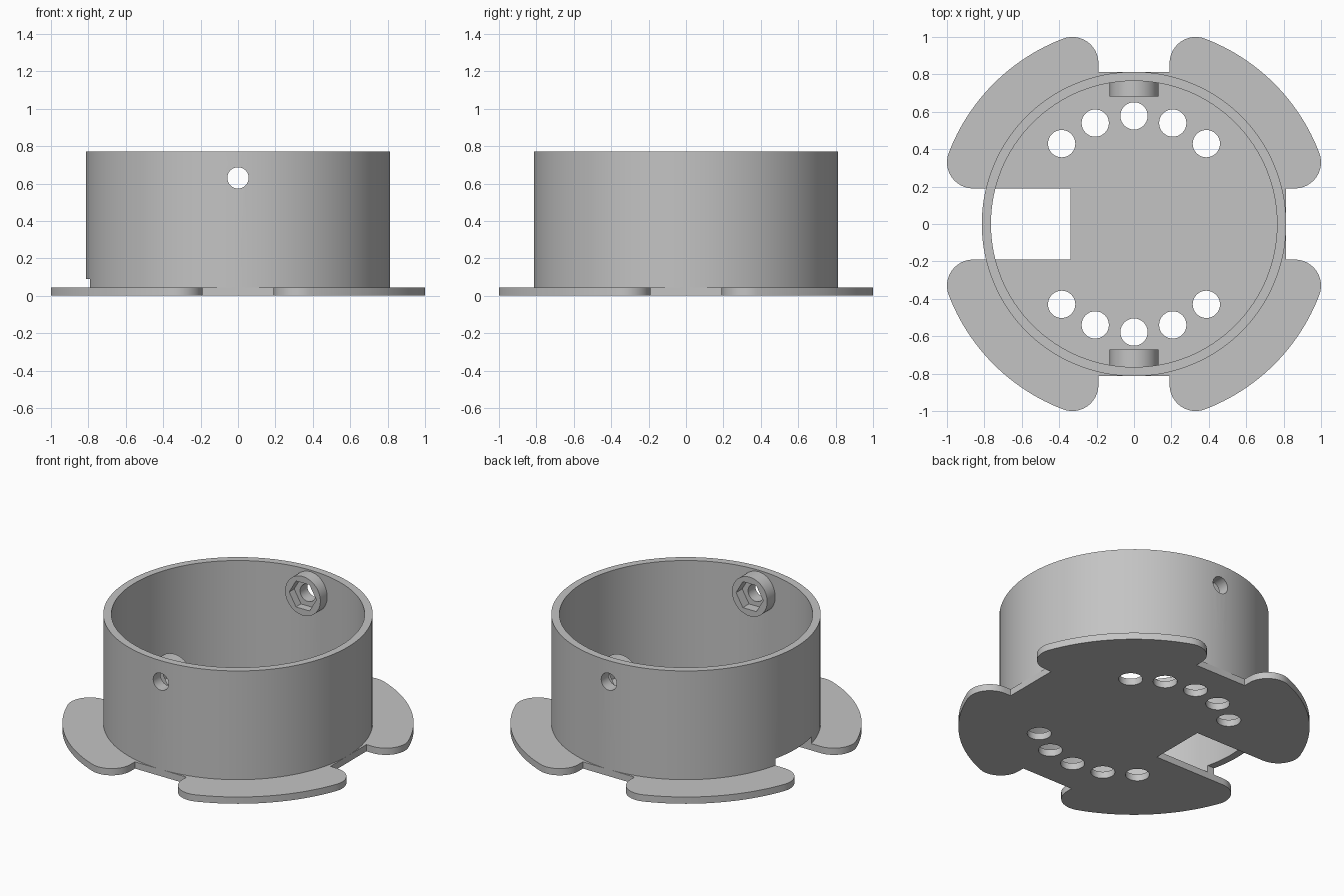
import bpy
import bmesh
from math import cos, sin, radians, atan2, degrees, hypot, pi
from mathutils import Matrix, Vector

cube = bpy.data.objects.get("Cube")
if cube:
    bpy.data.objects.remove(cube, do_unlink=True)

# Single material
grey = bpy.data.materials.new("light_grey")
grey.use_nodes = True
COLOUR = (0.55, 0.55, 0.55, 1)
grey.diffuse_color = COLOUR
grey.node_tree.nodes["Principled BSDF"].inputs["Base Color"].default_value = COLOUR

# Main dimensions
PLATE = 0.045
HEIGHT = 0.77
OUTER, INNER = 0.814, 0.765
NOTCH = 0.19
BOLT_Z = 0.63
ALONG_Y = Matrix.Rotation(pi / 2, 4, 'X')


def arc(cx, cy, r, a0, a1, n):
    steps = [radians(a0 + (a1 - a0) * i / n) for i in range(n + 1)]
    return [(cx + r * cos(a), cy + r * sin(a)) for a in steps]


def circle(r, n, cx=0, cy=0):
    return arc(cx, cy, r, 0, 360, n)[:-1]


def rect(x0, x1, y0, y1):
    return [(x0, y0), (x1, y0), (x1, y1), (x0, y1)]


def prism(name, outline, z0, z1, matrix=Matrix()):
    """Extrude a closed outline from z0 to z1."""
    bm = bmesh.new()
    face = bm.faces.new([bm.verts.new((x, y, z0)) for x, y in outline])
    top = bmesh.ops.extrude_face_region(bm, geom=[face])["geom"]
    verts = [v for v in top if isinstance(v, bmesh.types.BMVert)]
    bmesh.ops.translate(bm, verts=verts, vec=(0, 0, z1 - z0))
    bmesh.ops.transform(bm, matrix=matrix, verts=bm.verts)
    bmesh.ops.recalc_face_normals(bm, faces=bm.faces)
    mesh = bpy.data.meshes.new(name)
    bm.to_mesh(mesh)
    bm.free()
    mesh.materials.append(grey)
    obj = bpy.data.objects.new(name, mesh)
    bpy.context.collection.objects.link(obj)
    return obj


def select(obj):
    bpy.ops.object.select_all(action='DESELECT')
    obj.select_set(True)
    bpy.context.view_layer.objects.active = obj


def cut(obj, *prism_args):
    """Subtract a prism from the object."""
    cutter = prism("cutter", *prism_args)
    cutter.hide_render = True
    mod = obj.modifiers.new("cut", 'BOOLEAN')
    mod.operation = 'DIFFERENCE'
    mod.solver = 'EXACT'
    mod.object = cutter
    select(obj)
    bpy.ops.object.modifier_apply(modifier=mod.name)
    bpy.data.objects.remove(cutter, do_unlink=True)


def smooth(obj):
    select(obj)
    bpy.ops.object.shade_smooth_by_angle(angle=radians(30))


# Base plate: four rounded lobes with notches, the left-hand one a deep slot
near, far, corner = 0.33, 0.86, 0.14
tilt = degrees(atan2(near, far))
rim = hypot(near, far) + corner
lobe = (arc(far, near, corner, -90, tilt, 12)
        + arc(0, 0, rim, tilt, 90 - tilt, 24)[1:-1]
        + arc(near, far, corner, 90 - tilt, 180, 12))
outline = []
for k in range(4):
    start = 0.34 if k == 2 else OUTER
    end = 0.34 if k == 1 else OUTER
    turn = Matrix.Rotation(k * pi / 2, 2)
    points = [(start, NOTCH)] + lobe + [(NOTCH, end)]
    outline += [tuple(turn @ Vector(p)) for p in points]
base = prism("base_plate", outline, 0, PLATE)

# Two arcs of five holes through the plate
for side in (90, 270):
    for step in range(-2, 3):
        a = radians(side + 21 * step)
        hole = circle(0.073, 32, 0.578 * cos(a), 0.578 * sin(a))
        cut(base, hole, -0.1, 0.1)
smooth(base)

# Ring wall with slot clearance and cross bolt holes
ring = prism("ring_wall", circle(OUTER, 128), PLATE, HEIGHT)
cut(ring, circle(INNER, 128), -0.1, 1)
cut(ring, rect(-1, -0.34, -NOTCH, NOTCH), -0.1, 0.09)
cut(ring, circle(0.057, 32, 0, BOLT_Z), -1, 1, ALONG_Y)
smooth(ring)

# Nut bosses: hexagonal pocket on the inside face, bolt hole behind it
for name, side, face in (("front_nut_boss", 1, 0.67), ("back_nut_boss", -1, 0.682)):
    span = sorted((side * face, side * 0.77))
    boss = prism(name, circle(0.13, 48, 0, BOLT_Z), *span, ALONG_Y)
    cut(boss, circle(0.1, 6, 0, BOLT_Z), *sorted((side * 0.6, side * 0.735)), ALONG_Y)
    cut(boss, circle(0.057, 32, 0, BOLT_Z), -1, 1, ALONG_Y)
    smooth(boss)
